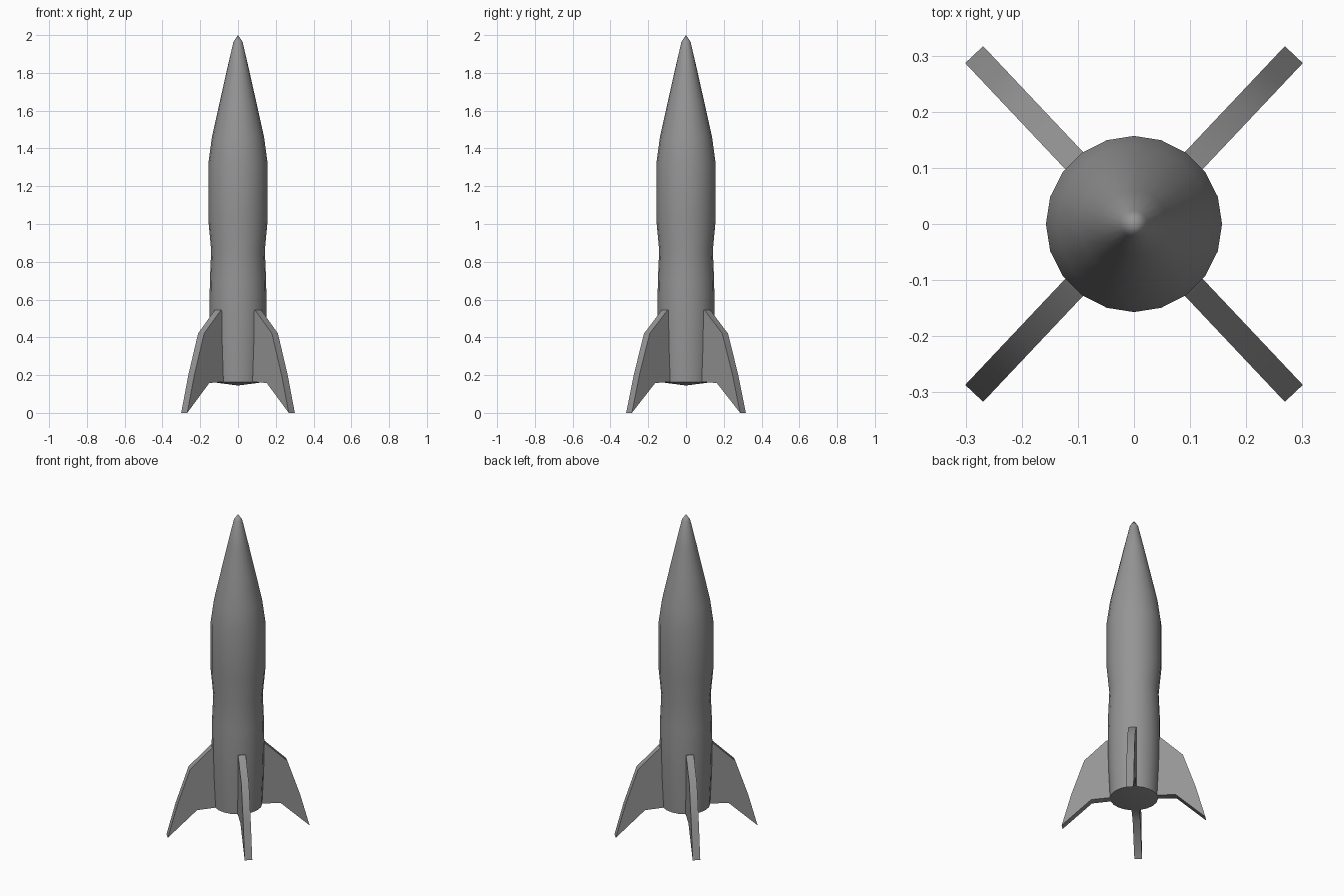
import bpy, bmesh, math
from mathutils import Vector

if "Cube" in bpy.data.objects:
    bpy.data.objects.remove(bpy.data.objects["Cube"])

# Dark grey finish
grey = bpy.data.materials.new("dark_grey")
grey.diffuse_color = (0.3, 0.3, 0.3, 1)
grey.use_nodes = True
grey.node_tree.nodes["Principled BSDF"].inputs["Base Color"].default_value = grey.diffuse_color

def finish(bm, name):
    bmesh.ops.recalc_face_normals(bm, faces=bm.faces)
    mesh = bpy.data.meshes.new(name)
    bm.to_mesh(mesh)
    bm.free()
    mesh.materials.append(grey)
    ob = bpy.data.objects.new(name, mesh)
    bpy.context.collection.objects.link(ob)
    bpy.ops.object.select_all(action='DESELECT')
    bpy.context.view_layer.objects.active = ob
    ob.select_set(True)
    bpy.ops.object.shade_smooth_by_angle(angle=math.radians(40))

# Hull: 20-sided turned profile (radius, height), shallow cone underneath
PROFILE = [(0, 0.145), (0.138, 0.163), (0.147, 0.36), (0.151, 0.55), (0.149, 0.70),
           (0.142, 0.86), (0.157, 1.02), (0.157, 1.32), (0.138, 1.46),
           (0.098, 1.64), (0.060, 1.81), (0.024, 1.965), (0, 2.0)]
bm = bmesh.new()
verts = [bm.verts.new((r, 0, z)) for r, z in PROFILE]
edges = [bm.edges.new(p) for p in zip(verts, verts[1:])]
bmesh.ops.spin(bm, geom=verts + edges, cent=(0, 0, 0), axis=(0, 0, 1),
               angle=math.tau, steps=20, use_duplicate=False)
bmesh.ops.remove_doubles(bm, verts=bm.verts, dist=0.0005)
finish(bm, "hull")

# Fins: extruded swept outline, mirrored into the four quadrants
FIN = [(0.125, 0.545), (0.155, 0.545), (0.285, 0.42), (0.36, 0.20),
       (0.415, 0.0), (0.245, 0.158), (0.125, 0.165)]
THICK = 0.044
ANGLE = math.atan2(0.302, 0.285)
for sx in (-1, 1):
    for sy in (-1, 1):
        out = Vector((sx * math.cos(ANGLE), sy * math.sin(ANGLE), 0))
        side = Vector((-out.y, out.x, 0)) * THICK
        bm = bmesh.new()
        face = bm.faces.new([bm.verts.new(out * r + Vector((0, 0, z)) - side / 2)
                             for r, z in FIN])
        ext = bmesh.ops.extrude_face_region(bm, geom=[face], use_keep_orig=True)
        moved = [g for g in ext["geom"] if isinstance(g, bmesh.types.BMVert)]
        bmesh.ops.translate(bm, verts=moved, vec=side)
        finish(bm, f"fin_{'front' if sy < 0 else 'back'}_{'left' if sx < 0 else 'right'}")
